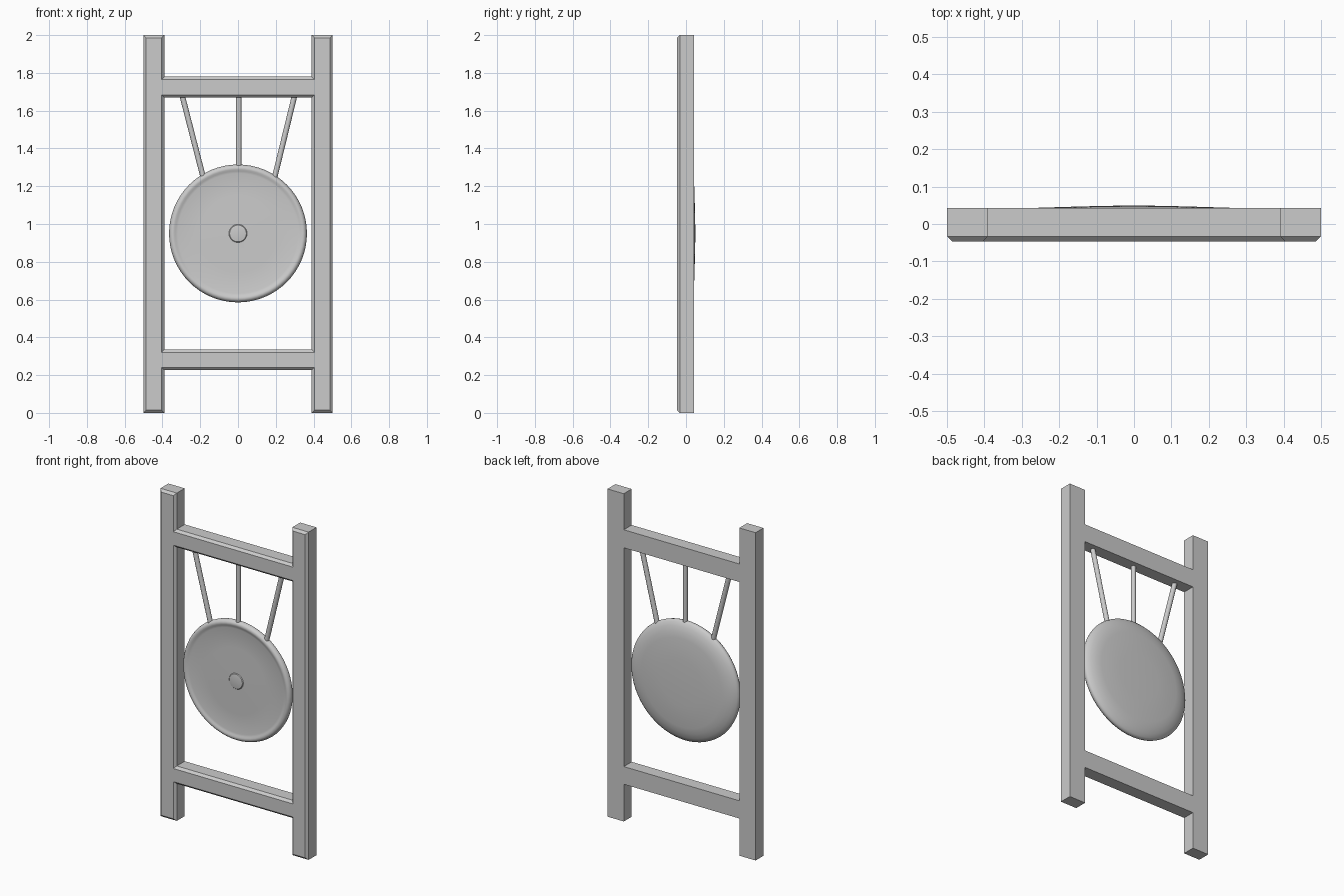
import bpy, bmesh, math
from mathutils import Vector

if "Cube" in bpy.data.objects:
    bpy.data.objects.remove(bpy.data.objects["Cube"])


def finish(name, bm, smooth=False):
    bmesh.ops.remove_doubles(bm, verts=bm.verts, dist=1e-5)
    bmesh.ops.recalc_face_normals(bm, faces=bm.faces)
    me = bpy.data.meshes.new(name)
    bm.to_mesh(me)
    bm.free()
    ob = bpy.data.objects.new(name, me)
    bpy.context.collection.objects.link(ob)
    if smooth:
        bpy.ops.object.select_all(action='DESELECT')
        bpy.context.view_layer.objects.active = ob
        ob.select_set(True)
        bpy.ops.object.shade_smooth_by_angle(angle=math.radians(35))
    return ob


# Frame: two posts and two rails, extruded, with a chamfer on the front only
FRONT, BACK, CH = -0.047, 0.043, 0.014
xs = [-0.5, -0.39, 0.39, 0.5]
zs = [0, 0.227, 0.335, 1.67, 1.78, 2.0]
bm = bmesh.new()
grid = [[bm.verts.new((x, FRONT + CH, z)) for z in zs] for x in xs]
front = []
for i in range(3):
    for j in range(5):
        if i != 1 or j in (1, 3):
            front.append(bm.faces.new((grid[i][j], grid[i + 1][j],
                                       grid[i + 1][j + 1], grid[i][j + 1])))
unused = [v for v in bm.verts if not v.link_faces]
bmesh.ops.delete(bm, geom=unused, context='VERTS')
ext = bmesh.ops.extrude_face_region(bm, geom=front, use_keep_orig=True)
for v in ext['geom']:
    if isinstance(v, bmesh.types.BMVert):
        v.co.y = BACK
bmesh.ops.recalc_face_normals(bm, faces=bm.faces)
front = [f for f in bm.faces if all(abs(v.co.y - FRONT - CH) < 1e-5 for v in f.verts)]
bmesh.ops.inset_region(bm, faces=front, thickness=CH, use_even_offset=True, use_boundary=True)
for v in {v for f in front for v in f.verts}:
    v.co.y = FRONT
finish("frame", bm)

# Gong: lathed profile (radius, y) with rolled lip, centre boss and domed back
profile = [(0, -0.024), (0.03, -0.023), (0.044, -0.021), (0.048, -0.017),
           (0.2, -0.015), (0.318, -0.014), (0.33, -0.017), (0.338, -0.021),
           (0.347, -0.022), (0.356, -0.018), (0.362, -0.010), (0.365, 0.0),
           (0.363, 0.009), (0.355, 0.017), (0.335, 0.028), (0.305, 0.037),
           (0.27, 0.043), (0.14, 0.047), (0, 0.05)]
GZ = 0.95
bm = bmesh.new()
pts = [bm.verts.new((r, y, GZ)) for r, y in profile]
edges = [bm.edges.new(p) for p in zip(pts, pts[1:])]
bmesh.ops.spin(bm, geom=pts + edges, cent=(0, 0, GZ), axis=(0, 1, 0),
               angle=math.tau, steps=64)
finish("gong", bm, True)

# Hanging cords from the upper rail to the gong rim
for name, x_top, x_low, z_low in (("left_cord", -0.298, -0.18, 1.23),
                                  ("centre_cord", 0.004, 0.004, 1.29),
                                  ("right_cord", 0.302, 0.19, 1.23)):
    a, b = Vector((x_top, 0, 1.69)), Vector((x_low, 0, z_low))
    d = a - b
    bm = bmesh.new()
    bmesh.ops.create_cone(bm, cap_ends=True, segments=12, radius1=0.0145,
                          radius2=0.0145, depth=d.length)
    bm.transform(d.to_track_quat('Z', 'Y').to_matrix().to_4x4())
    bmesh.ops.translate(bm, verts=bm.verts, vec=(a + b) / 2)
    finish(name, bm, True)
